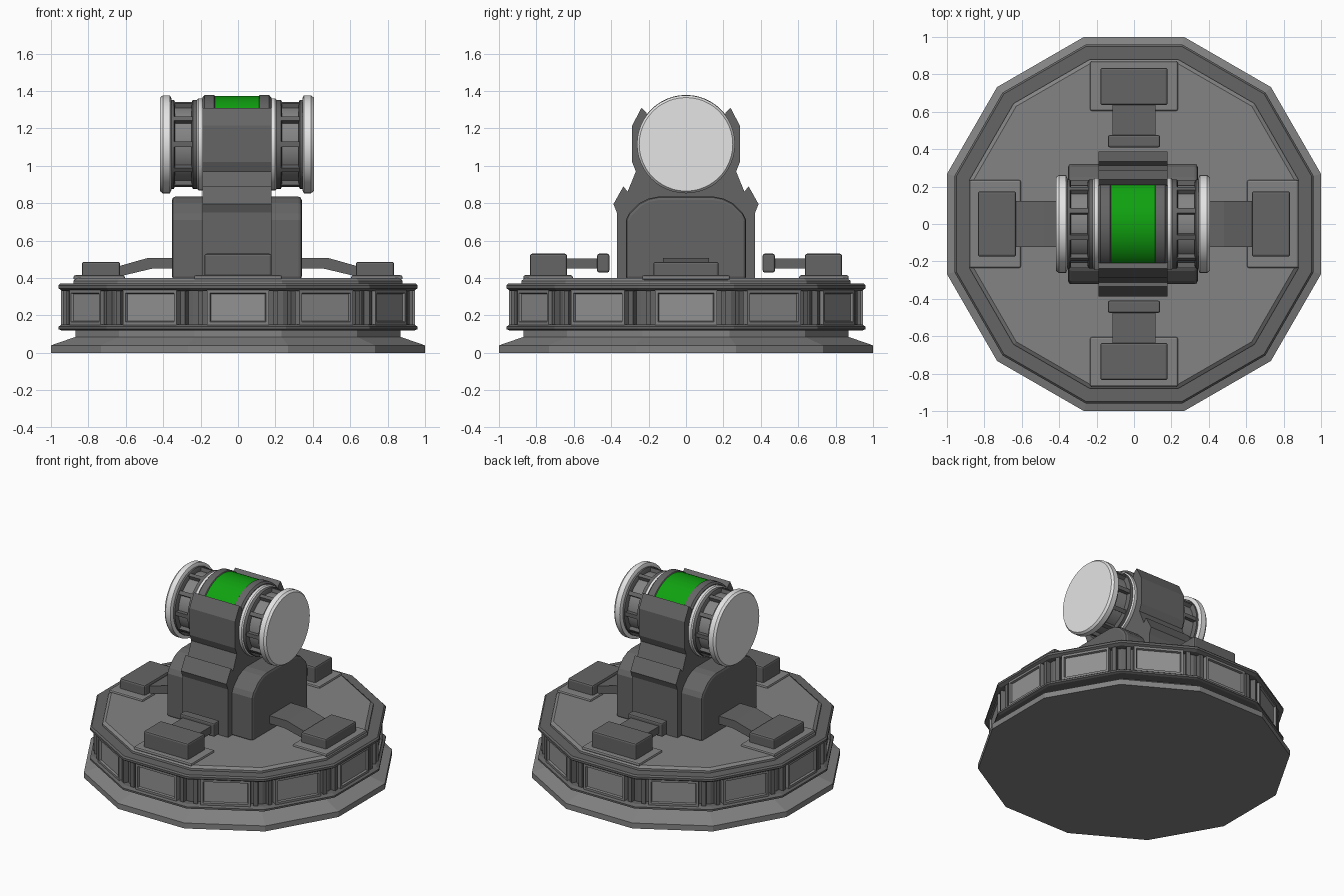
import bpy, bmesh
from math import pi, cos, sin, radians
from mathutils import Matrix, Vector

if "Cube" in bpy.data.objects:
    bpy.data.objects.remove(bpy.data.objects["Cube"])


def material(name, r, g, b):
    m = bpy.data.materials.new(name)
    m.use_nodes = True
    m.diffuse_color = (r, g, b, 1)
    m.node_tree.nodes["Principled BSDF"].inputs["Base Color"].default_value = (r, g, b, 1)
    return m


DARK = material("dark grey", .13, .13, .13)
MID = material("mid grey", .23, .23, .23)
PANEL = material("panel grey", .29, .29, .29)
LIGHT = material("light grey", .78, .78, .78)
GREEN = material("green", .005, .36, .005)

X0 = -0.006      # turret centre
DRUM_Z = 1.115   # drum axis height


def finish(name, bm, mats, bevel=0, smooth=False):
    bmesh.ops.recalc_face_normals(bm, faces=bm.faces)
    mesh = bpy.data.meshes.new(name)
    bm.to_mesh(mesh)
    bm.free()
    for m in mats:
        mesh.materials.append(m)
    ob = bpy.data.objects.new(name, mesh)
    bpy.context.collection.objects.link(ob)
    if bevel:
        mod = ob.modifiers.new("bevel", "BEVEL")
        mod.width = bevel
        mod.segments = 2
        mod.limit_method = "ANGLE"
    if smooth:
        bpy.ops.object.select_all(action="DESELECT")
        ob.select_set(True)
        bpy.context.view_layer.objects.active = ob
        bpy.ops.object.shade_smooth_by_angle(angle=radians(35))
    return ob


def lathe(name, profile, segs, mat, matrix=Matrix(), start=0.0, smooth=False):
    """Turn (radius, height) points round the z axis and cap both ends."""
    bm = bmesh.new()
    rings = []
    for r, z in profile:
        rings.append([bm.verts.new((r * cos(start + 2 * pi * i / segs),
                                    r * sin(start + 2 * pi * i / segs), z)) for i in range(segs)])
    for a, b in zip(rings, rings[1:]):
        for i in range(segs):
            j = (i + 1) % segs
            bm.faces.new((a[i], a[j], b[j], b[i]))
    bm.faces.new(rings[0])
    bm.faces.new(rings[-1])
    bm.transform(matrix)
    return finish(name, bm, [mat], smooth=smooth)


def base_ring(name, profile, mat):
    """Twelve-sided layer, sized by its flat-to-centre distance."""
    k = 1 / cos(pi / 12)
    return lathe(name, [(r * k, z) for r, z in profile], 12, mat, start=pi / 12)


def prism(name, pts, lo, hi, mat, matrix=Matrix(), bevel=0):
    """Extrude a (y, z) outline along x."""
    bm = bmesh.new()
    face = bm.faces.new([bm.verts.new((lo, y, z)) for y, z in pts])
    new = bmesh.ops.extrude_face_region(bm, geom=[face])["geom"]
    bmesh.ops.translate(bm, vec=(hi - lo, 0, 0),
                        verts=[v for v in new if isinstance(v, bmesh.types.BMVert)])
    bm.transform(matrix)
    return finish(name, bm, [mat], bevel)


def box(name, x, y, z, mat, matrix=Matrix(), bevel=0):
    pts = [(y[0], z[0]), (y[1], z[0]), (y[1], z[1]), (y[0], z[1])]
    return prism(name, pts, x[0], x[1], mat, matrix, bevel)


def turn(angle):
    return Matrix.Rotation(angle, 4, "Z")


# Base layers
base_ring("foot_plate", [(1, 0), (1, .04), (.87, .085), (.87, .13)], MID)
base_ring("lower_flange", [(.945, .12), (.96, .127), (.96, .14), (.94, .153)], DARK)
base_ring("base_band", [(.9, .13), (.9, .36)], DARK)
base_ring("upper_flange", [(.94, .332), (.96, .345), (.96, .36), (.95, .37)], DARK)
base_ring("deck", [(.88, .36), (.88, .385), (.86, .4)], MID)


# Framed panel with a sunken centre
def panel(matrix):
    bm = bmesh.new()
    size = Matrix.Translation((0, .91, .2425)) @ Matrix.Diagonal((.33, .07, .185, 1))
    bmesh.ops.create_cube(bm, size=1, matrix=size)
    front = max(bm.faces, key=lambda f: f.calc_center_median().y)
    bmesh.ops.inset_individual(bm, faces=[front], thickness=.022)
    bmesh.ops.inset_individual(bm, faces=[front], thickness=.006, depth=-.014)
    front.material_index = 1
    bm.transform(matrix)
    finish("side_panel", bm, [MID, PANEL])


for i in range(12):
    m = turn(i * pi / 6)
    panel(m)
    for s in (-1, 1):
        box("corner_post", (s * .2 - .014, s * .2 + .014), (.88, .935), (.14, .345), DARK, m)

# Side clamps, with a bent arm reaching the pedestal
for a in (-pi / 2, pi / 2):
    m = turn(a)
    box("clamp_pad", (-.235, .235), (.605, .88), (.39, .415), MID, m, .01)
    box("clamp_block", (-.175, .175), (.63, .835), (.4, .487), DARK, m, .012)
    prism("clamp_arm", [(.33, .45), (.46, .45), (.65, .405), (.65, .46), (.48, .508), (.33, .508)],
          -.123, .123, DARK, m)

# Front and back clamps, with a straight arm and end lug
for a in (0, pi):
    m = turn(a)
    box("clamp_pad", (-.235, .235), (.605, .87), (.39, .415), MID, m, .01)
    box("clamp_block", (-.18, .18), (.635, .835), (.4, .53), DARK, m, .012)
    box("clamp_arm", (-.115, .115), (.44, .65), (.452, .505), DARK, m)
    box("clamp_lug", (-.14, .14), (.41, .475), (.43, .53), DARK, m, .01)


# Turret: outlines are given for one half and mirrored
def mirrored(half):
    return half + [(-y, z) for y, z in reversed(half)]


shift = Matrix.Translation((X0, 0, 0))
prism("pedestal", mirrored([(.322, .39), (.322, .71), (.305, .745), (.25, .8), (.2, .825), (.15, .835)]),
      -.347, .347, DARK, shift, .018)
prism("centre_mount", mirrored([(.37, .39), (.37, .75), (.388, .795), (.335, .89), (.312, .862),
                                (.268, .97), (.288, 1.02), (.288, 1.215), (.238, 1.31),
                                (.212, 1.285), (.19, 1.2)]),
      -.184, .184, DARK, shift)

# Drum, built along z and laid along x
to_drum = Matrix.Translation((X0, 0, DRUM_Z)) @ Matrix.Rotation(pi / 2, 4, "Y")
lathe("drum_window", [(.258, -.12), (.258, .12)], 64, GREEN, to_drum, smooth=True)

for s in (-1, 1):
    def part(name, profile, mat):
        lathe(name, [(r, s * h) for r, h in profile], 48, mat, to_drum, smooth=True)

    part("drum_rim", [(.25, .112), (.264, .122), (.264, .172), (.25, .184)], DARK)
    part("drum_collar", [(.24, .175), (.246, .185), (.246, .205), (.238, .213)], LIGHT)
    part("drum_core", [(.208, .2), (.208, .36)], MID)
    part("inner_ring", [(.238, .21), (.238, .235), (.225, .242)], DARK)
    part("outer_ring", [(.225, .33), (.238, .337), (.238, .36)], DARK)
    part("end_cap", [(.245, .35), (.262, .358), (.262, .396), (.25, .411)], LIGHT)
    for i in range(10):
        m = (Matrix.Translation((X0, 0, DRUM_Z)) @ Matrix.Rotation(i * pi / 5, 4, "X"))
        xs = sorted((s * .225, s * .345))
        box("drum_rib", xs, (.19, .234), (-.014, .014), DARK, m)
